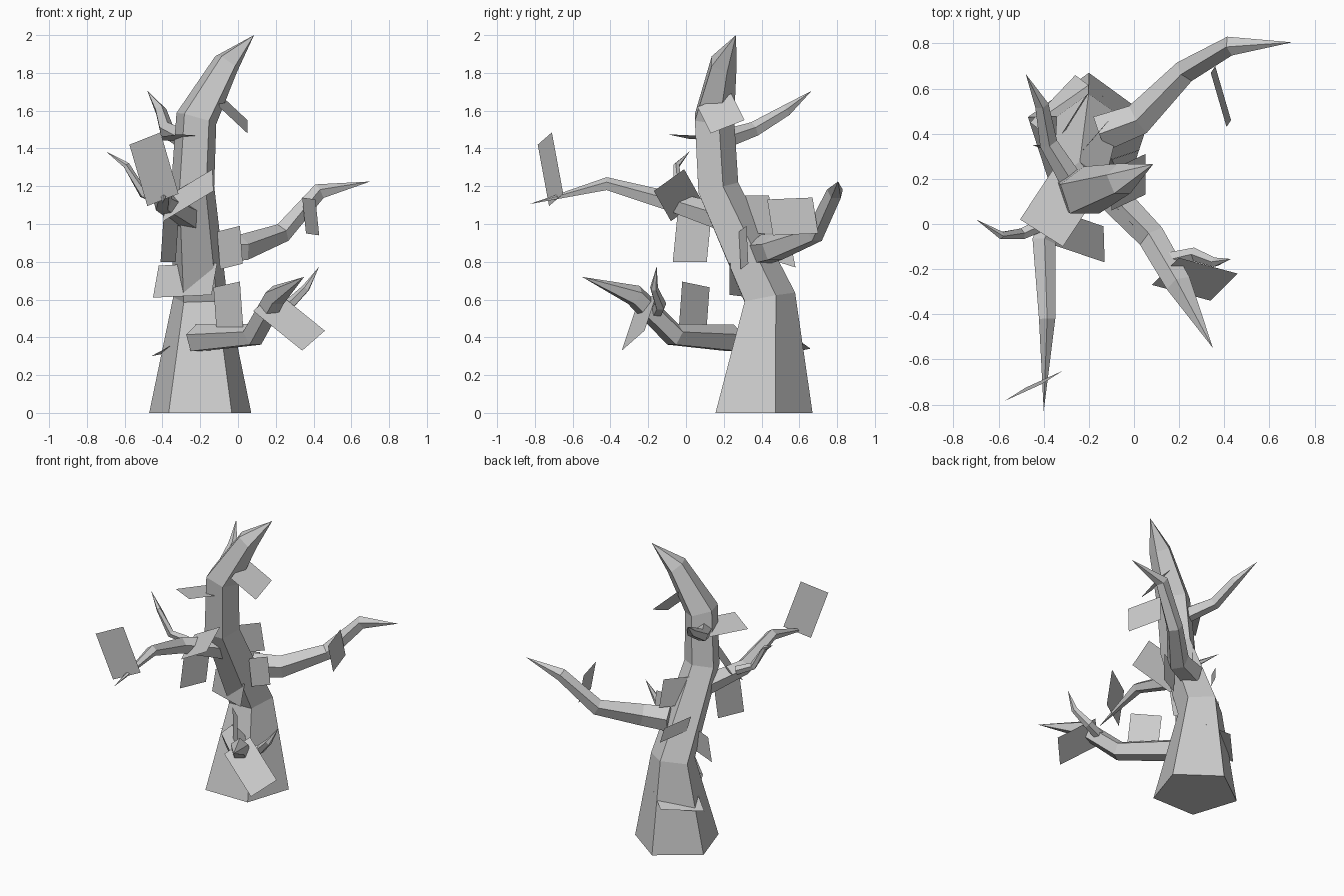
import bpy, bmesh
from math import sin, cos, pi
from mathutils import Vector

if "Cube" in bpy.data.objects:
    bpy.data.objects.remove(bpy.data.objects["Cube"])


def finish(bm, name):
    me = bpy.data.meshes.new(name)
    bm.to_mesh(me)
    bm.free()
    bpy.context.collection.objects.link(bpy.data.objects.new(name, me))


def limb(name, path, ref=(0, 0, 1), sides=5):
    """Tapered faceted limb through (x, y, z, radius); the last point is the tip."""
    bm = bmesh.new()
    pts = [Vector(p[:3]) for p in path]
    rings = []
    for i, p in enumerate(path[:-1]):
        out = (pts[i + 1] - pts[i]).normalized()
        inn = (pts[i] - pts[i - 1]).normalized() if i else out
        t = (out + inn).normalized()
        if i == 0 and p[2] == 0:
            t = Vector((0, 0, 1))          # flat foot on the ground
        u = Vector(ref)
        u = (u - t * u.dot(t)).normalized()
        v = t.cross(u)
        rings.append([bm.verts.new(pts[i] + p[3] * (u * cos(2 * pi * k / sides)
                      + v * sin(2 * pi * k / sides))) for k in range(sides)])
    tip = bm.verts.new(pts[-1])
    bm.faces.new(rings[0][::-1])
    for a, b in zip(rings, rings[1:]):
        for k in range(sides):
            n = (k + 1) % sides
            bm.faces.new((a[k], a[n], b[n], b[k]))
    for k in range(sides):
        bm.faces.new((rings[-1][k], rings[-1][(k + 1) % sides], tip))
    bmesh.ops.recalc_face_normals(bm, faces=bm.faces)
    finish(bm, name)


def leaf(name, a, b, c):
    """Flat parallelogram leaf card from three consecutive corners."""
    bm = bmesh.new()
    a, b, c = Vector(a), Vector(b), Vector(c)
    bm.faces.new([bm.verts.new(p) for p in (a, b, c, a + c - b)])
    finish(bm, name)


# Trunk
limb("trunk", [(-.2, .386, 0, .284), (-.2, .43, .61, .15), (-.24, .16, 1.19, .12),
               (-.22, .14, 1.56, .115), (-.06, .195, 1.85, .075), (.085, .265, 2, 0)],
     ref=(0, 1, 0))

# Main branches
limb("right_branch", [(-.15, .40, .86, .085), (.02, .465, .87, .075), (.23, .68, .95, .055),
                      (.43, .79, 1.17, .045), (.7, .805, 1.225, 0)])
limb("front_branch", [(-.22, .25, .39, .078), (.08, -.06, .41, .065),
                      (.2, -.27, .62, .06), (.35, -.55, .72, 0)])
limb("left_branch", [(-.24, .2, 1.03, .075), (-.4, -.08, 1.115, .055),
                     (-.385, -.42, 1.21, .038), (-.4, -.83, 1.105, 0)])
limb("back_branch", [(-.27, .18, 1.44, .055), (-.38, .36, 1.5, .042),
                     (-.41, .53, 1.6, .032), (-.48, .665, 1.705, 0)])

# Twigs
limb("front_twig", [(.15, -.16, .53, .035), (.27, -.135, .57, .032),
                    (.36, -.17, .66, .022), (.43, -.155, .775, 0)])
limb("left_twig", [(-.4, 0, 1.12, .03), (-.5, -.045, 1.16, .026),
                   (-.59, -.05, 1.31, .018), (-.7, .02, 1.385, 0)])

# Leaf cards on the left branch
leaf("leaf_left_tip", (-.575, -.785, 1.42), (-.41, -.71, 1.485), (-.315, -.65, 1.16))
leaf("leaf_left_middle", (-.13, -.17, 1.175), (-.135, -.01, 1.29), (-.4, .08, 1.13))
leaf("leaf_left_hanging", (-.41, -.07, .8), (-.33, .11, .8), (-.31, .14, 1.1))

# Leaf cards on the front branch
leaf("leaf_front_tip", (.08, -.27, .54), (.34, -.34, .33), (.46, -.22, .435))
leaf("leaf_front_middle", (-.13, .125, .665), (.01, -.02, .695), (.03, -.04, .42))

# Leaf cards on the right branch
leaf("leaf_right_tip", (.41, .43, 1.13), (.34, .67, 1.14), (.36, .7, .95))
leaf("leaf_right_base", (-.11, .28, .96), (.01, .32, .99), (.025, .33, .79))

# Leaf cards on the trunk
leaf("leaf_trunk_top", (-.1, .24, 1.69), (.05, .31, 1.55), (.05, .13, 1.48))
leaf("leaf_trunk_flat", (-.505, .02, 1.45), (-.36, .24, 1.44), (-.17, .12, 1.465))
leaf("leaf_trunk_front", (-.42, .35, .78), (-.45, .35, .61), (-.14, .23, .625))
leaf("leaf_trunk_low", (-.46, .45, .3), (-.26, .66, .34), (-.13, .56, .41))
leaf("leaf_trunk_back", (-.32, .4, .92), (-.22, .56, .87), (-.2, .58, .77))
leaf("leaf_trunk_right", (-.25, .3, 1.15), (-.13, .44, 1.15), (-.11, .46, .95))
